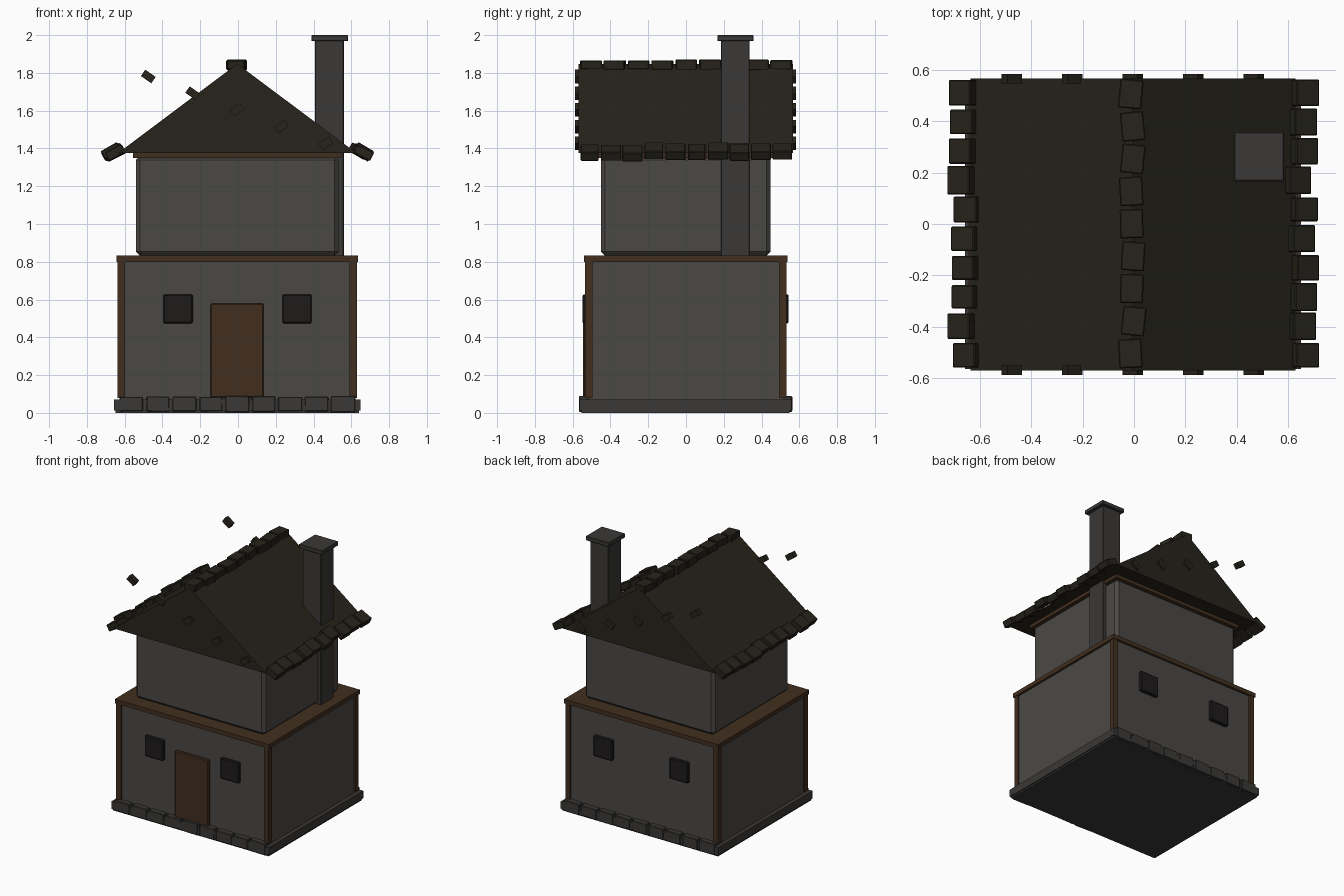
import bpy, bmesh, random
from math import radians

if "Cube" in bpy.data.objects:
    bpy.data.objects.remove(bpy.data.objects["Cube"])

random.seed(4)
CX, CY = -0.004, -0.002          # slight offset of the house body


def material(name, rgb):
    m = bpy.data.materials.new(name)
    m.diffuse_color = (*rgb, 1)
    m.use_nodes = True
    m.node_tree.nodes["Principled BSDF"].inputs["Base Color"].default_value = m.diffuse_color
    return m


WALL = material("plaster", (0.07, 0.066, 0.06))
ROOF = material("roof_tile", (0.02, 0.017, 0.011))
WOOD = material("wood", (0.055, 0.028, 0.014))
STONE = material("stone", (0.042, 0.04, 0.038))
DARK = material("window_dark", (0.013, 0.011, 0.011))


def finish(name, bm, mat):
    me = bpy.data.meshes.new(name)
    bm.to_mesh(me)
    bm.free()
    ob = bpy.data.objects.new(name, me)
    bpy.context.collection.objects.link(ob)
    me.materials.append(mat)
    return ob


def box(name, center, size, mat, rot=(0, 0, 0), bevel=0.0):
    bm = bmesh.new()
    bmesh.ops.create_cube(bm, size=1)
    bmesh.ops.scale(bm, vec=size, verts=bm.verts)
    ob = finish(name, bm, mat)
    ob.location = center
    ob.rotation_euler = [radians(a) for a in rot]
    if bevel:
        mod = ob.modifiers.new("bevel", 'BEVEL')
        mod.width = bevel
        mod.segments = 1
    return ob


def span(name, x, y, z, mat, bevel=0.0):
    """Box from its (min, max) range on each axis."""
    r = (x, y, z)
    return box(name, [(a + b) / 2 for a, b in r], [b - a for a, b in r], mat, bevel=bevel)


def centred(name, hx, hy, z, mat, bevel=0.0):
    return span(name, (CX - hx, CX + hx), (CY - hy, CY + hy), z, mat, bevel)


# Foundation slab and rows of stones along front and back
centred("foundation", 0.652, 0.56, (0.012, 0.07), STONE)
for side in (-1, 1):
    for i in range(9):
        box("foundation_stone", (CX + (i - 4) * 0.14, CY + side * 0.538, 0.047),
            (random.uniform(0.118, 0.13), 0.05, random.uniform(0.075, 0.088)), STONE,
            (0, random.uniform(-1, 1), random.uniform(-2, 2)), 0.004)
    for end in (-1, 1):
        box("foundation_end_stone", (CX + end * 0.633, CY + side * 0.538, 0.042),
            (0.04, 0.045, 0.05), STONE)
box("foundation_foot", (CX, CY, 0.02), (1.29, 1.1, 0.04), STONE)

# Ground floor with timber frame
centred("ground_floor", 0.622, 0.522, (0.05, 0.825), WALL)
for sx in (-1, 1):
    for sy in (-1, 1):
        box("corner_post", (CX + sx * 0.613, CY + sy * 0.514, 0.44),
            (0.04, 0.04, 0.72), WOOD)
centred("floor_beam", 0.639, 0.539, (0.8, 0.832), WOOD)

# Upper floor with top beam
centred("upper_floor", 0.537, 0.449, (0.832, 1.36), WALL, 0.022)
centred("top_beam", 0.552, 0.464, (1.35, 1.38), WOOD)

# Door and windows
span("door", (-0.145, 0.135), (-0.544, -0.5), (0.08, 0.58), WOOD, 0.006)
for sy in (-1, 1):
    for x in (-0.317, 0.312):
        box("window", (x, CY + sy * 0.527, 0.551), (0.155, 0.036, 0.154), DARK, bevel=0.006)

# Solid gable roof, extruded from a triangle
bm = bmesh.new()
tri = [bm.verts.new((x, CY - 0.568, z))
       for x, z in ((CX - 0.632, 1.375), (CX + 0.632, 1.375), (CX, 1.848))]
face = bm.faces.new(tri)
new = bmesh.ops.extrude_face_region(bm, geom=[face])["geom"]
bmesh.ops.translate(bm, vec=(0, 1.136, 0),
                    verts=[v for v in new if isinstance(v, bmesh.types.BMVert)])
bmesh.ops.recalc_face_normals(bm, faces=bm.faces)
finish("roof", bm, ROOF)

# Ridge tiles
for i in range(9):
    box("ridge_tile", (-0.008 + random.uniform(-0.007, 0.007), 0.505 - i * 0.126, 1.842),
        (0.09, 0.112, random.uniform(0.045, 0.058)), ROOF,
        (0, 0, random.uniform(-6, 6)), 0.004)

# Eave tiles: outer edge of each tile, front to back
outer = {-1: (.705, .727, .71, .71, .712, .702, .727, .721, .717, .721),
         1: (.721, .709, .713, .721, .705, .717, .69, .717, .713, .721)}
for side, edges in outer.items():
    for i, e in enumerate(edges):
        box("eave_tile", (side * (e - 0.055), -0.51 + i * 0.1133,
                          1.382 + random.uniform(-0.008, 0.006)),
            (0.098, random.uniform(0.09, 0.11), 0.05), ROOF,
            (0, side * 28 + random.uniform(-3, 3), 0), 0.004)

# Verge tiles in a slanting line on both gables, two of them floating free
for sy in (-1, 1):
    for i in range(5):
        box("verge_tile", (-0.475 + i * 0.235, CY + sy * 0.566, 1.781 - i * 0.0885),
            (0.067, 0.038, 0.041), ROOF, (0, 35 if i < 2 else -35, 0))

# Chimney, from the ground to above the roof
span("chimney", (0.407, 0.56), (0.184, 0.337), (0.065, 1.975), STONE, 0.004)
span("chimney_cap", (0.388, 0.583), (0.166, 0.358), (1.968, 2.0), STONE, 0.004)
